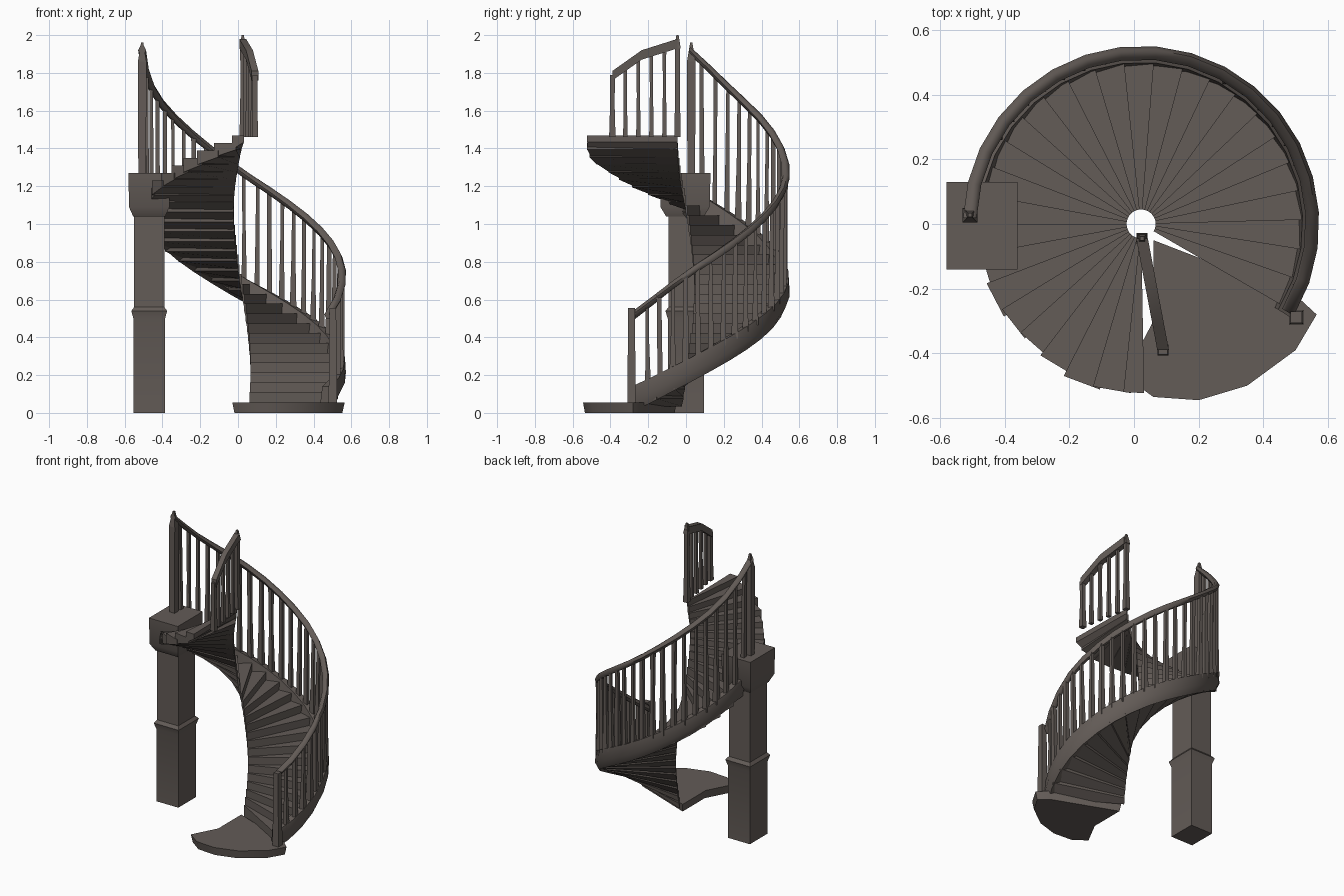
import bpy, bmesh, math, random
from mathutils import Vector

random.seed(4)
cube = bpy.data.objects.get("Cube")
if cube:
    bpy.data.objects.remove(cube)

WOOD = bpy.data.materials.new("dark weathered wood")
WOOD.use_nodes = True
COLOR = (0.125, 0.106, 0.095, 1)
WOOD.diffuse_color = COLOR
WOOD.node_tree.nodes["Principled BSDF"].inputs["Base Color"].default_value = COLOR

CX = 0.022          # spiral axis
R_RAIL = 0.53       # radius of the handrail and balusters
START, STEP, COUNT = -30, 10.5, 29


def polar(r, deg, z):
    a = math.radians(deg)
    return Vector((CX + r * math.cos(a), r * math.sin(a), z))


def interp(points, t):
    for (a, u), (b, v) in zip(points, points[1:]):
        if t <= b:
            break
    return u + (v - u) * (t - a) / (b - a)


def tread_z(a):
    return interp([(-30, 0.11), (180, 1.15), (275, 1.51)], a)


def rail_z(a):
    return interp([(-30, 0.52), (0, 0.73), (90, 1.27), (150, 1.68), (178, 1.92)], a)


def string_z(a):
    return interp([(-30, 0.01), (0, 0.15), (90, 0.59), (178, 1.06)], a)


def loft(bm, rings):
    """Skin a chain of equal-sized closed rings and cap both ends."""
    rows = [[bm.verts.new(p) for p in ring] for ring in rings]
    n = len(rows[0])
    for lo, hi in zip(rows, rows[1:]):
        for i in range(n):
            j = (i + 1) % n
            bm.faces.new((lo[i], lo[j], hi[j], hi[i]))
    bm.faces.new(rows[0][::-1])
    bm.faces.new(rows[-1])


def square(x, y, z, hx, hy):
    return [Vector((x + sx * hx, y + sy * hy, z))
            for sx, sy in ((-1, -1), (1, -1), (1, 1), (-1, 1))]


def bar(bm, a, b, w0, w1, bulge=1.0):
    """Upright bar, swelling or thinning at mid height."""
    mid = (a + b) / 2
    loft(bm, [square(*p, w / 2, w / 2)
              for p, w in ((a, w0), (mid, (w0 + w1) / 2 * bulge), (b, w1))])


def finish(name, bm, angle=35):
    bmesh.ops.recalc_face_normals(bm, faces=bm.faces)
    mesh = bpy.data.meshes.new(name)
    bm.to_mesh(mesh)
    bm.free()
    mesh.materials.append(WOOD)
    ob = bpy.data.objects.new(name, mesh)
    bpy.context.collection.objects.link(ob)
    bpy.ops.object.select_all(action='DESELECT')
    ob.select_set(True)
    bpy.context.view_layer.objects.active = ob
    bpy.ops.object.shade_smooth_by_angle(angle=math.radians(angle))
    return ob


# Winding treads: overlapping wedges with a sloping underside
bm = bmesh.new()
for i in range(COUNT):
    a = START + i * STEP
    z = tread_z(a)
    b = a + (STEP + 2.5 if i < COUNT - 1 else 7)
    outer = 0.53 if a < 175 else random.uniform(0.5, 0.53)
    rings = []
    for ang, drop in ((a, 0.075), (b, 0.035)):
        rings.append([polar(0.045, ang, z - drop), polar(outer, ang, z - drop),
                      polar(outer, ang, z), polar(0.045, ang, z)])
    loft(bm, rings)
finish("winding_treads", bm)

# Outer string: curved board under the balusters
bm = bmesh.new()
rings = []
for k in range(19):
    a = -32 + 210 * k / 18
    z = string_z(max(a, -30))
    rings.append([polar(0.485, a, z + 0.02), polar(0.525, a, z),
                  polar(0.55, a, z + 0.05), polar(0.545, a, z + 0.13),
                  polar(0.5, a, z + 0.13)])
finish("outer_string", bm if not loft(bm, rings) else None)

# Curved handrail with a hexagonal section
bm = bmesh.new()
rings = []
for k in range(19):
    a = -31 + 209 * k / 18
    z = rail_z(max(a, -30))
    rings.append([polar(R_RAIL + 0.021 * math.cos(t * math.pi / 3), a,
                        z + 0.025 * math.sin(t * math.pi / 3)) for t in range(6)])
loft(bm, rings)
finish("handrail", bm, 60)

# Balusters along the outer string
bm = bmesh.new()
n = 28
for k in range(1, n):
    a = START + 208 * k / n
    foot = polar(R_RAIL - 0.005, a, string_z(a) + 0.1)
    head = polar(R_RAIL, a + random.uniform(-0.6, 0.6), rail_z(a))
    bar(bm, foot, head, random.uniform(0.026, 0.036),
        random.uniform(0.016, 0.026), random.uniform(0.7, 1.0))
finish("balusters", bm)

# Posts at the two ends of the handrail
bm = bmesh.new()
bar(bm, polar(0.56, -31, 0.05), polar(0.56, -31, 0.555), 0.045, 0.035)
end = polar(R_RAIL, 177, 1.1)
bar(bm, end, Vector((end.x, end.y, 1.86)), 0.04, 0.045)
bar(bm, Vector((end.x, end.y, 1.86)), Vector((end.x, end.y, 1.96)), 0.045, 0.012)
finish("end_posts", bm)

# Short guard beside the top tread
def guard(t, z):
    return Vector((0.025 + 0.065 * t, -0.045 - 0.345 * t, z))

def guard_z(t):
    return interp([(0, 1.96), (0.55, 1.9), (1, 1.79)], t)

bm = bmesh.new()
for k in range(6):
    t = k / 5
    thick = 0.034 if k in (0, 5) else 0.024
    bar(bm, guard(t, 1.46), guard(t, guard_z(t)), thick, thick * 0.8, 0.8)
bar(bm, guard(0, 1.93), guard(0, 2.0), 0.034, 0.012)
rings = []
for t in (0, 0.3, 0.55, 0.8, 1):
    p = guard(t, guard_z(t))
    rings.append([p + Vector((dx, 0, dz)) for dx, dz in
                  ((-0.018, -0.03), (0.018, -0.03), (0.018, 0.02), (-0.018, 0.02))])
loft(bm, rings)
finish("top_guard", bm)

# Entry platform at the foot of the stair
outline = [(0.06, -0.05), (0.06, -0.3), (-0.03, -0.47), (0.06, -0.535), (0.2, -0.545),
           (0.35, -0.5), (0.5, -0.39), (0.565, -0.28), (0.5, -0.22)]
bm = bmesh.new()
loft(bm, [[Vector((0.25 + (x - 0.25) * s, -0.3 + (y + 0.3) * s, z)) for x, y in outline]
          for z, s in ((0.0, 0.96), (0.055, 1.0))])
finish("entry_platform", bm)

# Square pier with a slightly wider lower shaft
bm = bmesh.new()
px = -0.47
loft(bm, [square(px, 0, z, h, h * 1.15) for z, h in
          ((0, 0.083), (0.5, 0.084), (0.54, 0.095), (0.56, 0.08), (1.08, 0.08))])
finish("pier_shaft", bm, 30)

# Pier cap block
bm = bmesh.new()
loft(bm, [square(px, -0.005, z, hx, hy) for z, hx, hy in
          ((1.04, 0.085, 0.1), (1.09, 0.107, 0.13), (1.27, 0.11, 0.135))])
finish("pier_cap", bm, 30)
